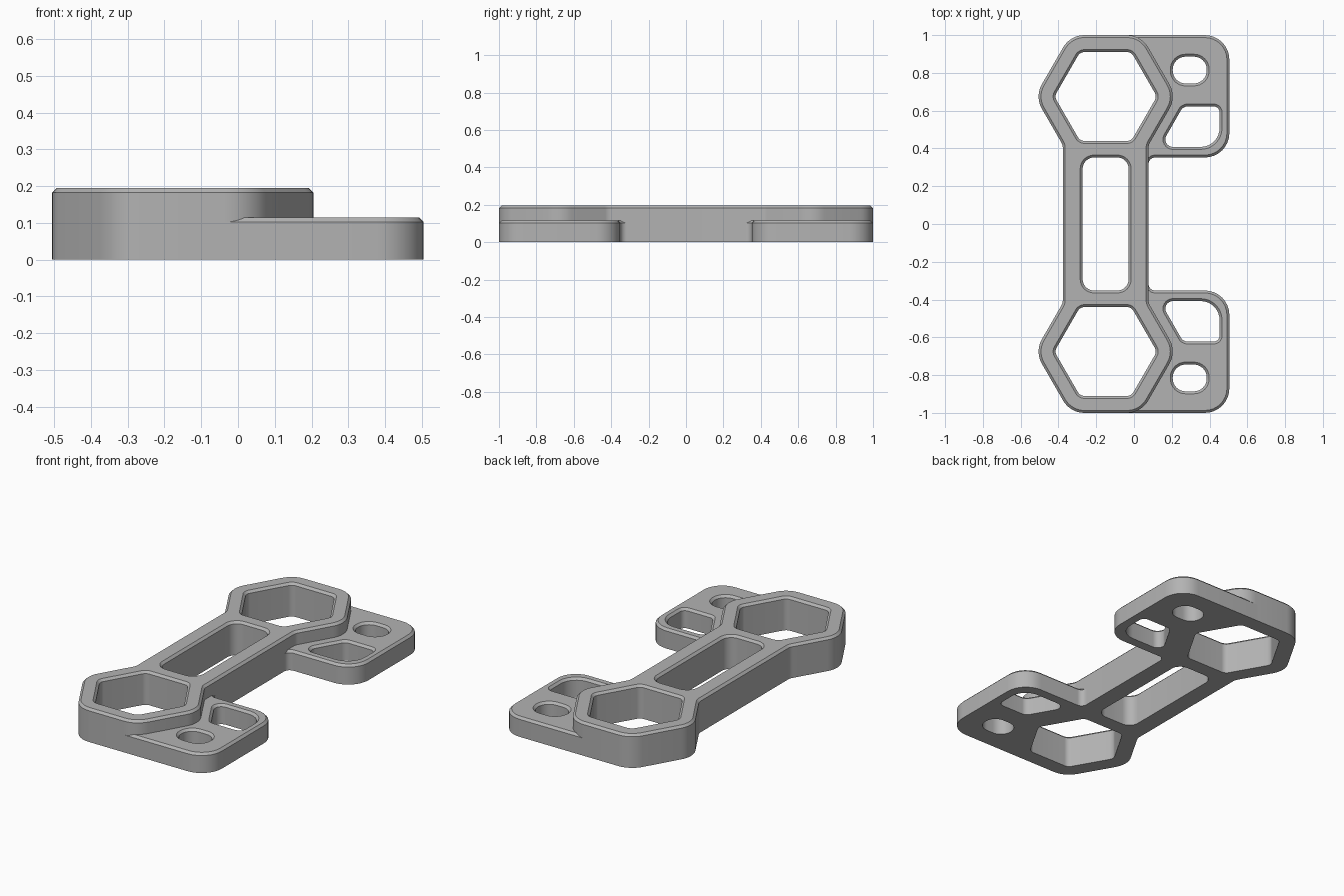
import bpy, bmesh, math
from mathutils import Vector

cube = bpy.data.objects.get("Cube")
if cube:
    bpy.data.objects.remove(cube, do_unlink=True)

AXIS_X, RING_Y = -0.15, 0.675
CHAMFER = 0.013

grey = bpy.data.materials.new("plain_grey")
grey.use_nodes = True
grey.diffuse_color = (0.45, 0.45, 0.45, 1)
grey.node_tree.nodes["Principled BSDF"].inputs["Base Color"].default_value = grey.diffuse_color


def rounded(points, steps=8):
    """Turn (x, y, radius) corners into a loop with arc fillets."""
    loop = []
    for i, (x, y, r) in enumerate(points):
        p = Vector((x, y))
        a = (Vector(points[i - 1][:2]) - p).normalized()
        b = (Vector(points[(i + 1) % len(points)][:2]) - p).normalized()
        if r == 0:
            loop.append(p)
            continue
        half = a.angle(b) / 2
        centre = p + (a + b).normalized() * r / math.sin(half)
        start = p + a * r / math.tan(half) - centre
        end = p + b * r / math.tan(half) - centre
        sweep = math.pi - 2 * half
        for k in range(steps + 1):
            t = k / steps
            loop.append(centre + (start * math.sin((1 - t) * sweep)
                                  + end * math.sin(t * sweep)) / math.sin(sweep))
    return loop


def inset(loop, d):
    """Move a loop towards its inside by d; negative d moves it outwards."""
    area = sum(loop[i - 1].cross(p) for i, p in enumerate(loop))
    d = math.copysign(1, area) * d
    result = []
    for i, p in enumerate(loop):
        e = (p - loop[i - 1]).normalized()
        f = (loop[(i + 1) % len(loop)] - p).normalized()
        n, m = Vector((-e.y, e.x)), Vector((-f.y, f.x))
        result.append(p + (n + m) * d / (1 + n.dot(m)))
    return result


def plate(name, outline, holes, height):
    """Solid plate with through holes and a chamfer on all top edges."""
    bm = bmesh.new()
    bottom, top = [], []
    for loop, d in [(outline, CHAMFER)] + [(h, -CHAMFER) for h in holes]:
        levels = [(loop, 0), (loop, height - CHAMFER), (inset(loop, d), height)]
        rings = [[bm.verts.new((p.x, p.y, z)) for p in pts] for pts, z in levels]
        for low, high in zip(rings, rings[1:]):
            for i in range(len(loop)):
                bm.faces.new((low[i - 1], low[i], high[i], high[i - 1]))
        for ring, edges in ((rings[0], bottom), (rings[2], top)):
            edges += [bm.edges.get((ring[i - 1], ring[i])) for i in range(len(ring))]
    for edges in (bottom, top):
        bmesh.ops.triangle_fill(bm, edges=edges, use_beauty=True)
    bmesh.ops.recalc_face_normals(bm, faces=bm.faces)
    mesh = bpy.data.meshes.new(name)
    bm.to_mesh(mesh)
    bm.free()
    mesh.materials.append(grey)
    obj = bpy.data.objects.new(name, mesh)
    bpy.context.collection.objects.link(obj)
    bpy.ops.object.select_all(action='DESELECT')
    obj.select_set(True)
    bpy.context.view_layer.objects.active = obj
    bpy.ops.object.shade_smooth_by_angle(angle=math.radians(30))
    return obj


def hexagon(apothem, r, sign=1):
    size = apothem / math.cos(math.pi / 6)
    return [(AXIS_X + size * math.cos(k * math.pi / 3),
             sign * RING_Y + size * math.sin(k * math.pi / 3), r) for k in range(6)]


def box(x, y, hx, hy, r):
    return [(x - hx, y - hy, r), (x + hx, y - hy, r), (x + hx, y + hy, r), (x - hx, y + hy, r)]


# Tall frame: two hexagonal rings joined by a slotted bar
BAR = 0.227
ring = hexagon(0.325, 0.13)
join_y = 0.35 + (BAR - 0.1876) * math.sqrt(3)
upper = [(AXIS_X + BAR, join_y, 0.06)] + [ring[k] for k in (0, 1, 2, 3)] + [(AXIS_X - BAR, join_y, 0.06)]
lower = [(x, -y, r) for x, y, r in reversed(upper)]
plate("main_frame", rounded(upper + lower),
      [rounded(hexagon(0.235, 0.04, s)) for s in (1, -1)]
      + [rounded(box(AXIS_X, 0, 0.122, 0.352, 0.06))], 0.195)

# Low side tabs: inner edge runs hidden inside the ring wall
EDGE = AXIS_X + BAR
tab_outline = [(0.505, 1, 0.13), (0.505, 0.352, 0.13), (EDGE, 0.352, 0.035), (EDGE, 0.3, 0),
               (0.03, 0.3, 0), (0.012, 0.395, 0), (0.173, RING_Y, 0), (0.012, 0.955, 0),
               (-0.05, 0.96, 0), (-0.05, 1, 0)]
oval = box(0.295, 0.815, 0.09, 0.071, 0.068)
wedge = [(0.137, 0.408, 0.04), (0.453, 0.408, 0.1), (0.453, 0.622, 0.03), (0.26, 0.622, 0.04)]
for name, s in (("back_tab", 1), ("front_tab", -1)):
    outline, *holes = [rounded([(x, s * y, r) for x, y, r in shape])
                       for shape in (tab_outline, oval, wedge)]
    plate(name, outline, holes, 0.115)
